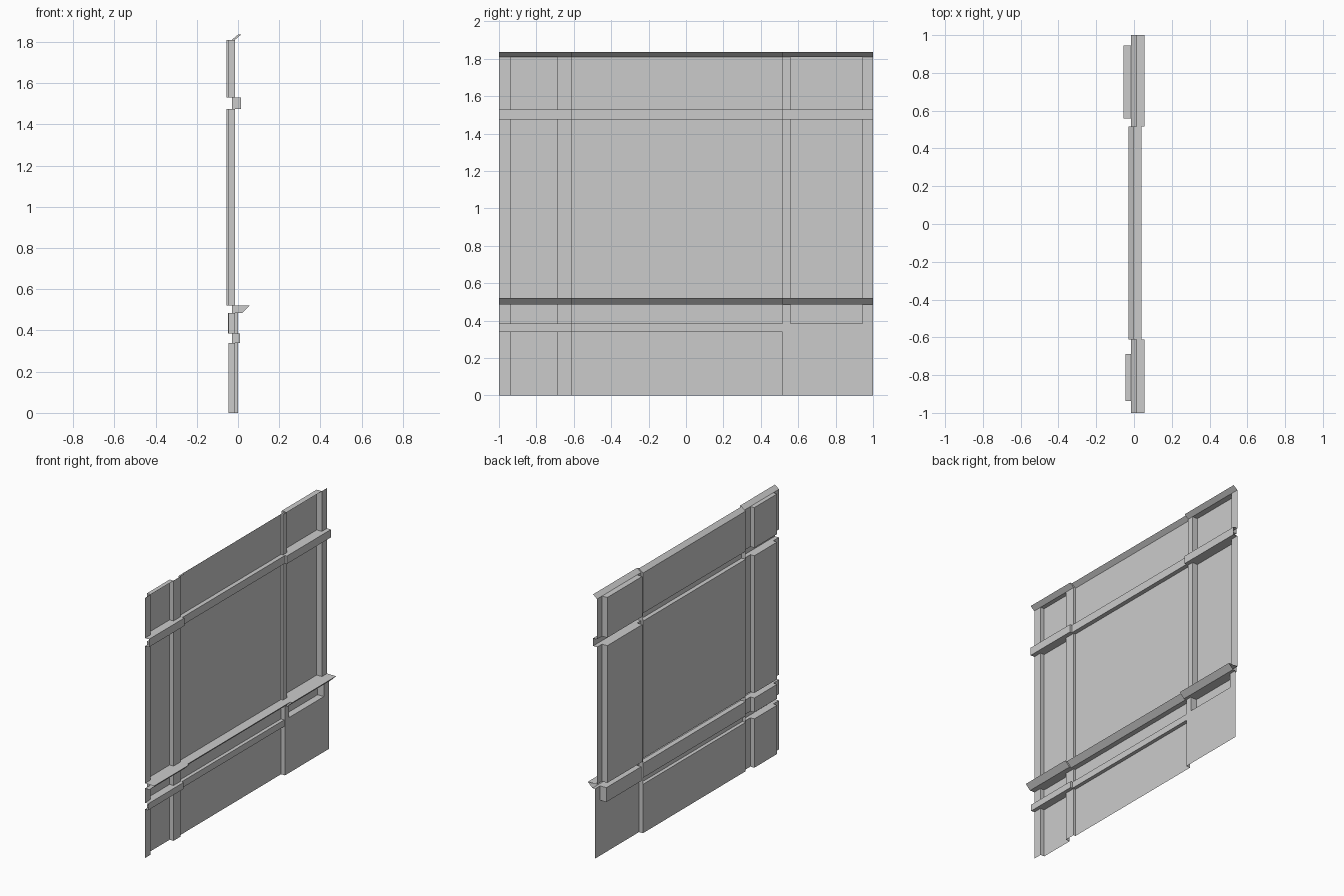
import bpy
import bmesh
from mathutils import Vector

if "Cube" in bpy.data.objects:
    bpy.data.objects.remove(bpy.data.objects["Cube"])


def profile(base=-0.015, rail=0.01, apron=-0.015, wall=-0.015, shift=0.0):
    """Vertical section through the sheet, bottom to top, as (x, z)."""
    pts = [(base, 0), (base, 0.34), (rail, 0.34), (rail, 0.385),
           (apron, 0.385), (apron, 0.485), (0.02, 0.485), (0.055, 0.52),
           (wall, 0.52), (wall, 1.475), (0.015, 1.475), (0.015, 1.53),
           (wall, 1.53), (wall, 1.81), (-0.015, 1.81), (0.015, 1.835)]
    return [(x + shift, z) for x, z in pts]


# Column sections: posts, sunken panels and the set-back middle bay
post = profile()
middle = profile(shift=-0.015)
left_panel = profile(base=-0.045, apron=-0.045, wall=-0.045)
right_post = profile(base=0.0, rail=0.0, apron=0.0)
right_panel = profile(base=0.0, rail=0.0, apron=-0.048, wall=-0.055)

columns = [(-1, -0.938, post), (-0.938, -0.687, left_panel), (-0.687, -0.612, post),
           (-0.612, 0.516, middle),
           (0.516, 0.559, right_post), (0.559, 0.944, right_panel), (0.944, 1, right_post)]
# Two stations per column, so neighbouring columns meet in a square step
stations = [(y, prof) for y0, y1, prof in columns for y in (y0, y1)]


def add_face(bm, pts):
    pts = [Vector(p) for p in pts]
    clean = [p for i, p in enumerate(pts) if (p - pts[i - 1]).length > 1e-6]
    if len(clean) < 3:
        return
    area = Vector((0, 0, 0))
    for i in range(1, len(clean) - 1):
        area += (clean[i] - clean[0]).cross(clean[i + 1] - clean[0])
    if area.length > 1e-7:
        bm.faces.new([bm.verts.new(p) for p in clean])


def build_row(name, first, last, capped=False):
    """Loft one horizontal row of the sections across all columns."""
    bm = bmesh.new()
    for (ya, pa), (yb, pb) in zip(stations, stations[1:]):
        for i in range(first, last):
            (xa, za), (xb, zb) = pa[i], pb[i]
            (xc, zc), (xd, zd) = pb[i + 1], pa[i + 1]
            add_face(bm, [(xa, ya, za), (xb, yb, zb), (xc, yb, zc), (xd, ya, zd)])
    if capped:  # closed ends of the middle moulding
        for y in (-0.612, 0.516):
            add_face(bm, [(x, y, z) for x, z in middle[first:last + 1]])
    bmesh.ops.remove_doubles(bm, verts=bm.verts, dist=1e-5)
    mesh = bpy.data.meshes.new(name)
    bm.to_mesh(mesh)
    bm.free()
    bpy.context.collection.objects.link(bpy.data.objects.new(name, mesh))


# Rows from floor to top
build_row("lower_panels", 0, 1)
build_row("lower_rail", 1, 4, True)
build_row("apron_panels", 4, 5)
build_row("ledge", 5, 8, True)
build_row("main_panels", 8, 9)
build_row("upper_rail", 9, 12, True)
build_row("top_panels", 12, 13)
build_row("cornice", 13, 15)
